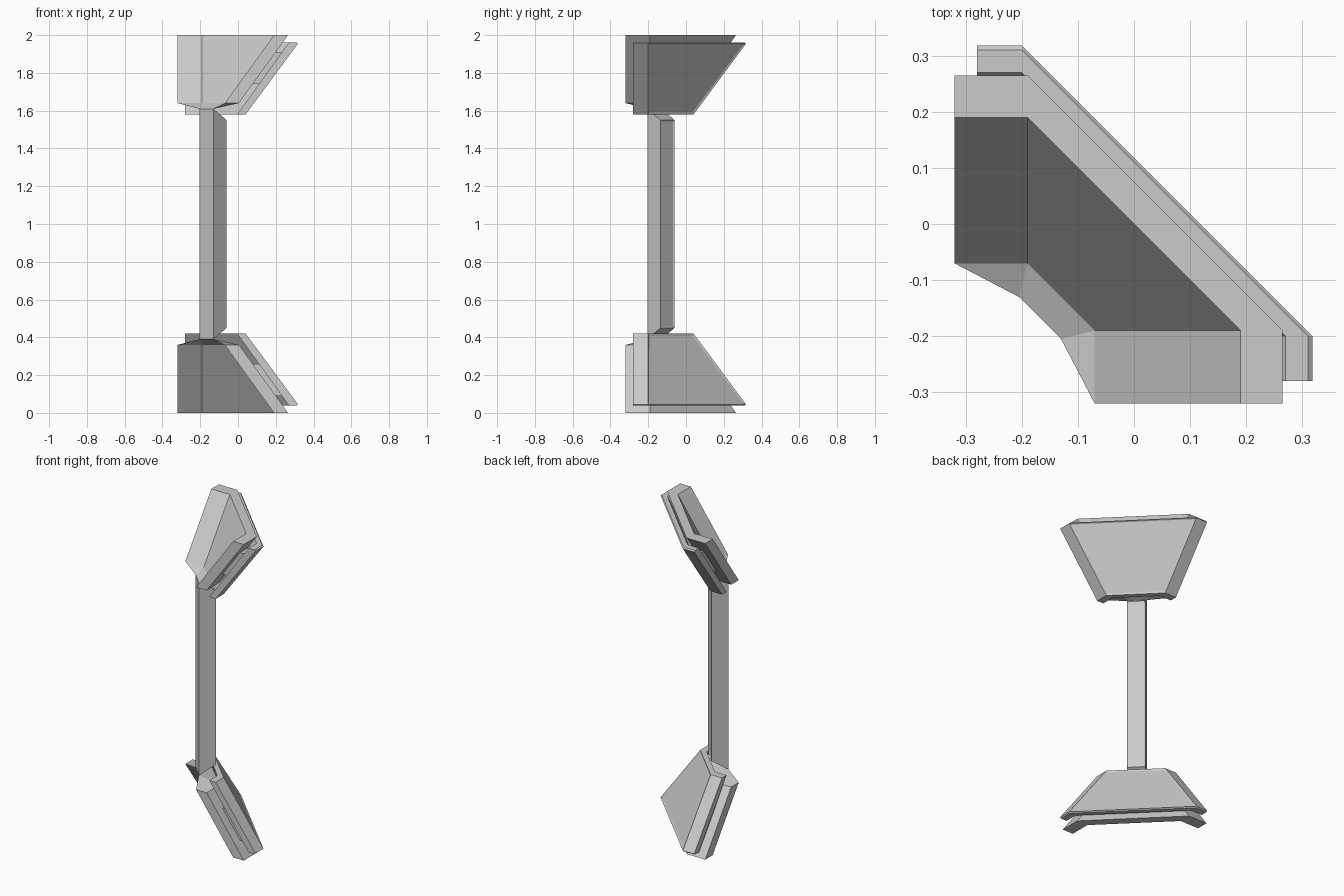
import bpy, bmesh

if "Cube" in bpy.data.objects:
    bpy.data.objects.remove(bpy.data.objects["Cube"])

MID = 1.0  # everything mirrors about this height


def finish(name, bm, mirror=True):
    bmesh.ops.remove_doubles(bm, verts=bm.verts, dist=0.0005)
    bmesh.ops.recalc_face_normals(bm, faces=bm.faces)
    mesh = bpy.data.meshes.new(name)
    bm.to_mesh(mesh)
    bm.free()
    ob = bpy.data.objects.new(name, mesh)
    bpy.context.collection.objects.link(ob)
    ob.location.z = MID
    if mirror:
        m = ob.modifiers.new("mirror", 'MIRROR')
        m.use_axis = (False, False, True)
        m.use_mirror_merge = False
    return ob


def fold(a, z, corner, wing):
    """Folded line: wing, diagonal centre, wing (symmetric in x and y)."""
    pts = [(-wing, a), (-corner, a), (a, -corner), (a, -wing)]
    return [(x, y, z - MID) for x, y in pts]


def loft(loops):
    """Skin a closed ring of 4-point folded lines and cap both wing ends."""
    bm = bmesh.new()
    rows = [[bm.verts.new(p) for p in l] for l in loops]
    quads = {}
    for i, r in enumerate(rows):
        s = rows[(i + 1) % len(rows)]
        for k in range(3):
            quads[i, k] = bm.faces.new((r[k], r[k + 1], s[k + 1], s[k]))
    bm.faces.new([r[0] for r in rows])
    bm.faces.new([r[3] for r in reversed(rows)])
    return bm, quads


def recess(bm, face, width, depth):
    bmesh.ops.recalc_face_normals(bm, faces=bm.faces)
    bmesh.ops.inset_region(bm, faces=[face], thickness=width, depth=-depth)


# outer folded shield with a pointed lip where it meets the post
c, w = 0.19, 0.32
lip = fold(-0.07, 1.64, c, w)
lip[1] = (-0.205, -0.13, 1.61 - MID)
lip[2] = (-0.13, -0.205, 1.61 - MID)
bm, _ = loft([fold(0.19, 2.0, c, w), fold(-0.07, 1.64, c, w), lip,
              fold(0.005, 1.64, c, w), fold(0.265, 2.0, c, w)])
finish("outer_shield", bm)

# inner folded panel with a shallow recessed face
c, w = 0.2, 0.28
bm, quads = loft([fold(0.27, 1.962, c, w), fold(-0.005, 1.58, c, w),
                  fold(0.04, 1.58, c, w), fold(0.318, 1.955, c, w),
                  fold(0.31, 1.962, c, w)])
recess(bm, quads[2, 1], 0.014, 0.005)
finish("inner_panel", bm)

# spacer core bridging the gap between shield and panel
k = 0.26 / 0.36
za, zb = 1.74, 1.91
o = lambda z: 0.26 - k * (2.0 - z)
i = lambda z: 0.31 - k * (2.0 - z)
bm, _ = loft([fold(o(zb), zb, 0.195, 0.265), fold(o(za), za, 0.195, 0.265),
              fold(i(za), za, 0.195, 0.265), fold(i(zb), zb, 0.195, 0.265)])
finish("spacer_core", bm)

# diagonal square post with slanted ends
section = [(-0.205, -0.13, 0.61), (-0.13, -0.205, 0.61),
           (-0.06, -0.135, 0.55), (-0.135, -0.06, 0.55)]
bm = bmesh.new()
top = [bm.verts.new(p) for p in section]
bot = [bm.verts.new((x, y, -z)) for x, y, z in section]
bm.faces.new(top)
bm.faces.new(bot[::-1])
sides = [bm.faces.new((top[n], bot[n], bot[(n + 1) % 4], top[(n + 1) % 4]))
         for n in range(4)]
recess(bm, sides[2], 0.01, 0.004)
finish("post", bm, mirror=False)
